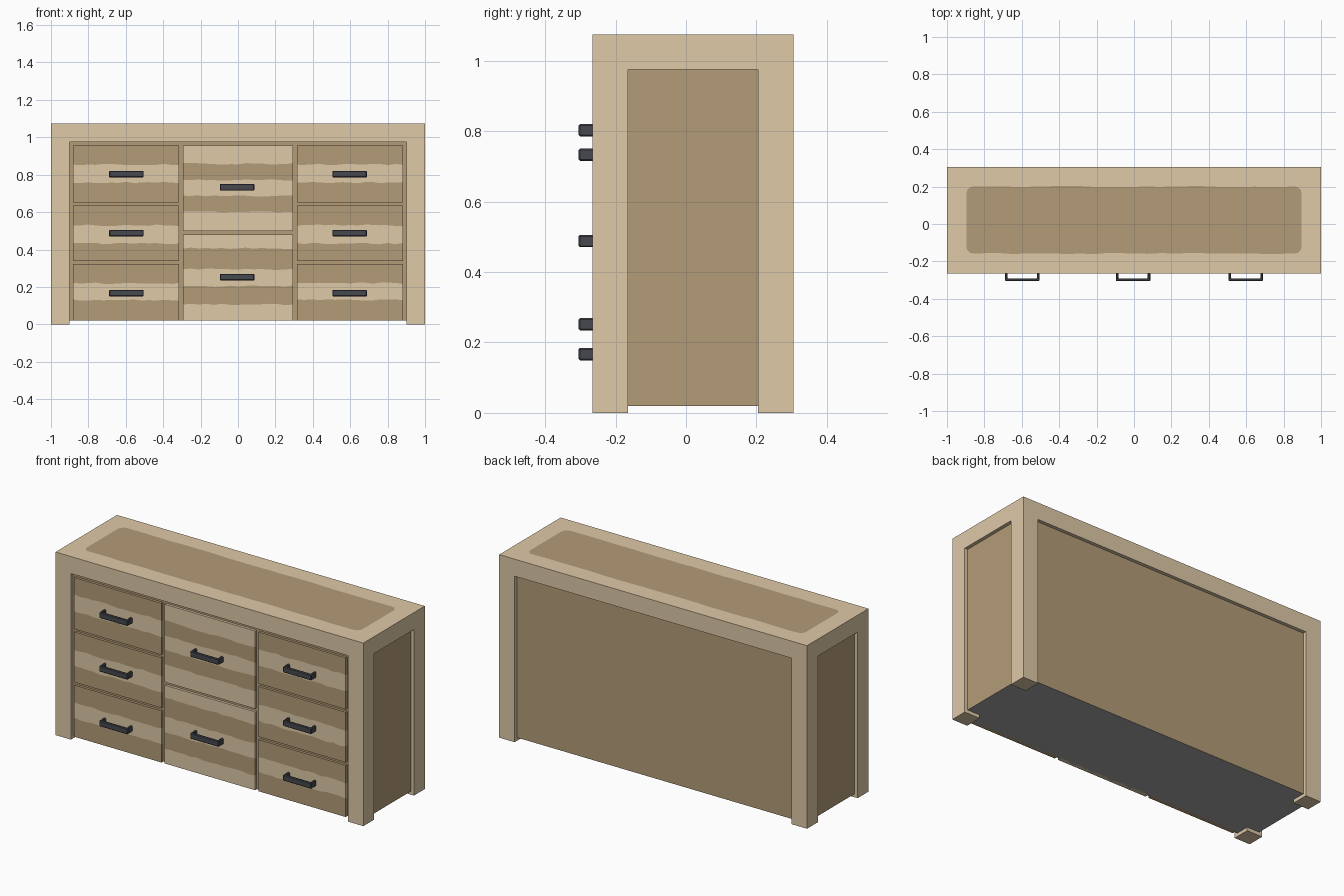
import bpy, bmesh, math, random

if "Cube" in bpy.data.objects:
    bpy.data.objects.remove(bpy.data.objects["Cube"])
random.seed(4)


def mat(name, col):
    m = bpy.data.materials.new(name)
    m.diffuse_color = (*col, 1)
    m.use_nodes = True
    m.node_tree.nodes["Principled BSDF"].inputs["Base Color"].default_value = m.diffuse_color
    return m


LIGHT = mat("light wood", (0.735, 0.585, 0.39))
DARK = mat("dark wood", (0.456, 0.332, 0.187))
METAL = mat("black metal", (0.062, 0.066, 0.078))
GREY = mat("grey underside", (0.38, 0.38, 0.38))


def finish(name, bm, mats):
    bmesh.ops.recalc_face_normals(bm, faces=bm.faces)
    me = bpy.data.meshes.new(name)
    bm.to_mesh(me)
    bm.free()
    for m in mats:
        me.materials.append(m)
    ob = bpy.data.objects.new(name, me)
    bpy.context.collection.objects.link(ob)
    return ob


def extrude(bm, faces, vec):
    ret = bmesh.ops.extrude_face_region(bm, geom=faces, use_keep_orig=True)
    bmesh.ops.translate(bm, vec=vec, verts=[g for g in ret["geom"] if isinstance(g, bmesh.types.BMVert)])


# Frame: thick top and four corner posts as one seamless shell
X, Y, Z = (-1, -0.9, 0.9, 1), (-0.265, -0.165, 0.205, 0.305), (0, 0.975, 1.075)


def solid(i, j, k):
    if not (0 <= i < 3 and 0 <= j < 3 and 0 <= k < 2):
        return False
    return k == 1 or (i != 1 and j != 1)


bm = bmesh.new()
for i in range(3):
    for j in range(3):
        for k in range(2):
            if not solid(i, j, k):
                continue
            for axis in range(3):
                for side in (0, 1):
                    n = [i, j, k]
                    n[axis] += 1 if side else -1
                    if solid(*n):
                        continue
                    quad = []
                    for a, b in ((0, 0), (1, 0), (1, 1), (0, 1)):
                        c = [i, j, k]
                        c[axis] += side
                        c[(axis + 1) % 3] += a
                        c[(axis + 2) % 3] += b
                        quad.append(bm.verts.new((X[c[0]], Y[c[1]], Z[c[2]])))
                    bm.faces.new(quad)
bmesh.ops.remove_doubles(bm, verts=bm.verts, dist=1e-5)

# Worn dark area cut flush into the top: rounded corners and uneven long edges
outline = []
hx, y0, y1, r = 0.896, -0.158, 0.2, 0.035
for cx, cy, start in ((hx - r, y1 - r, 0), (-hx + r, y1 - r, 90), (-hx + r, y0 + r, 180), (hx - r, y0 + r, 270)):
    for s in range(4):
        a = math.radians(start + s * 30)
        outline.append((cx + r * math.cos(a), cy + r * math.sin(a)))
    if start in (0, 180):
        d = -1 if start == 0 else 1
        y = y1 if start == 0 else y0
        for s in range(1, 24):
            outline.append((cx + d * s / 24 * 2 * (hx - r), y + random.uniform(-0.003, 0.003)))
centre = [f for f in bm.faces if f.calc_center_median().z > 1.07 and all(abs(abs(v.co.x) - 0.9) < 0.001 for v in f.verts)
          and abs(f.calc_center_median().y - 0.02) < 0.001][0]
rim = list(centre.edges)
bmesh.ops.delete(bm, geom=[centre], context="FACES_ONLY")
worn = bm.faces.new([bm.verts.new((x, y, 1.075)) for x, y in outline])
worn.material_index = 1
bmesh.ops.triangle_fill(bm, edges=rim + list(worn.edges), normal=(0, 0, 1), use_beauty=True)
finish("frame", bm, [LIGHT, DARK])

# Cabinet body: recessed side and back panels, grey underside
bm = bmesh.new()
bmesh.ops.create_cube(bm, size=1)
for v in bm.verts:
    v.co = (v.co.x * 1.96, 0.02 + v.co.y * 0.53, 0.02 if v.co.z < 0 else 1.0)
bm.normal_update()
for f in bm.faces:
    f.material_index = 1 if f.normal.z < -0.5 else 0
finish("cabinet_body", bm, [DARK, GREY])


# Drawer fronts with wavy horizontal wood bands
def drawer(name, x0, x1, bottom, top, cuts, first):
    bm = bmesh.new()
    cols = 14
    rows = [bottom] + cuts + [top]
    grid = []
    for r, z in enumerate(rows):
        inner = 0 < r < len(rows) - 1
        grid.append([bm.verts.new((x0 + (x1 - x0) * c / cols, -0.26,
                                   z + (random.uniform(-0.004, 0.004) if inner else 0)))
                     for c in range(cols + 1)])
    for r in range(len(rows) - 1):
        for c in range(cols):
            f = bm.faces.new((grid[r][c], grid[r][c + 1], grid[r + 1][c + 1], grid[r + 1][c]))
            f.material_index = (r + first) % 2
    extrude(bm, bm.faces[:], (0, 0.025, 0))
    finish(name, bm, [LIGHT, DARK])


# Pull handle: U-shaped bracket seen from above, extruded upward
def handle(name, x, z):
    w, t, front, back = 0.0925, 0.014, -0.305, -0.255
    pts = [(-w, back), (-w, front), (w, front), (w, back),
           (w - t, back), (w - t, front + t), (t - w, front + t), (t - w, back)]
    bm = bmesh.new()
    f = bm.faces.new([bm.verts.new((x + px, py, z - 0.0175)) for px, py in pts])
    extrude(bm, [f], (0, 0, 0.035))
    ob = finish(name, bm, [METAL])
    b = ob.modifiers.new("soft edges", "BEVEL")
    b.width, b.segments = 0.004, 1


side_rows = [(0.02, 0.323, [0.13, 0.22], 0.167),
             (0.34, 0.635, [0.432, 0.53], 0.488),
             (0.652, 0.955, [0.758, 0.855], 0.803)]
for label, s in (("left", -1), ("right", 1)):
    for n, (b, t, cuts, hz) in enumerate(side_rows, 1):
        x0, x1 = sorted((s * 0.882, s * 0.315))
        drawer(f"{label}_drawer_{n}", x0, x1, b, t, cuts, 1)
        handle(f"{label}_handle_{n}", s * 0.597, hz)

mid_rows = [(0.02, 0.48, [0.107, 0.204, 0.295, 0.407], 0.252),
            (0.498, 0.955, [0.6, 0.686, 0.772, 0.858], 0.733)]
for n, (b, t, cuts, hz) in enumerate(mid_rows, 1):
    drawer(f"middle_drawer_{n}", -0.295, 0.293, b, t, cuts, 0)
    handle(f"middle_handle_{n}", -0.005, hz)
